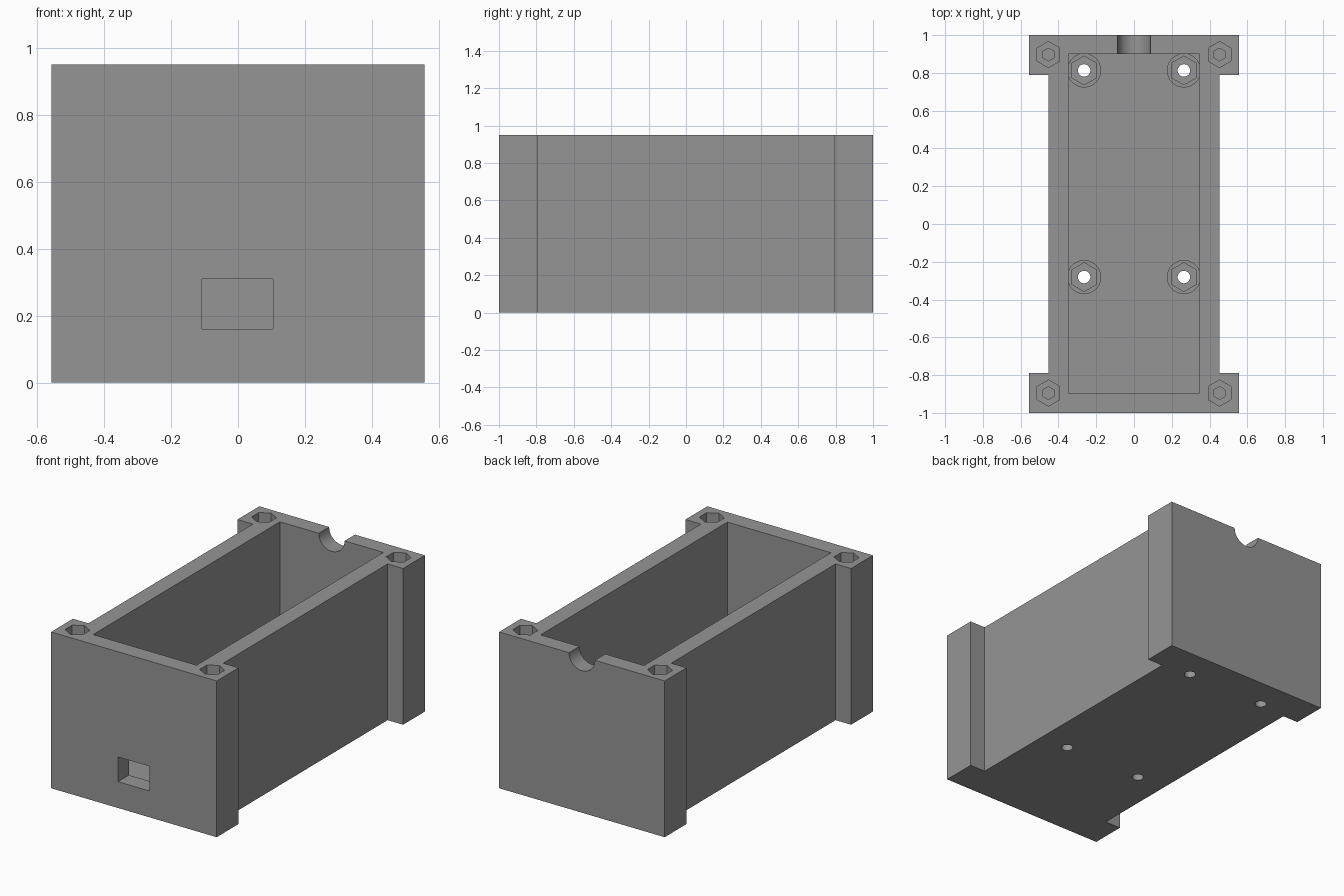
import bpy, bmesh, math

if "Cube" in bpy.data.objects:
    bpy.data.objects.remove(bpy.data.objects["Cube"])

H = 0.95        # box height
FLOOR = 0.105   # floor thickness
BOSS = 0.16     # boss top

grey = bpy.data.materials.new("mid grey")
grey.diffuse_color = (0.3, 0.3, 0.3, 1)
grey.use_nodes = True
grey.node_tree.nodes["Principled BSDF"].inputs["Base Color"].default_value = grey.diffuse_color


def prism(name, pts, z0, z1):
    """Extrude an outline from z0 to z1."""
    bm = bmesh.new()
    face = bm.faces.new([bm.verts.new((x, y, z0)) for x, y in pts])
    top = bmesh.ops.extrude_face_region(bm, geom=[face])["geom"]
    bmesh.ops.translate(bm, vec=(0, 0, z1 - z0),
                        verts=[v for v in top if isinstance(v, bmesh.types.BMVert)])
    bmesh.ops.recalc_face_normals(bm, faces=bm.faces)
    mesh = bpy.data.meshes.new(name)
    bm.to_mesh(mesh)
    bm.free()
    mesh.materials.append(grey)
    ob = bpy.data.objects.new(name, mesh)
    bpy.context.collection.objects.link(ob)
    return ob


def ngon(x, y, r, n):
    """Regular outline with one corner pointing along y."""
    return [(x + r * math.sin(2 * math.pi * i / n), y + r * math.cos(2 * math.pi * i / n))
            for i in range(n)]


def rect(x0, x1, y0, y1):
    return [(x0, y0), (x1, y0), (x1, y1), (x0, y1)]


def boolean(target, tool, op="DIFFERENCE"):
    """Apply a boolean and remove its tool."""
    mod = target.modifiers.new(op, "BOOLEAN")
    mod.operation, mod.solver, mod.object = op, "EXACT", tool
    bpy.context.view_layer.objects.active = target
    bpy.ops.object.modifier_apply(modifier=mod.name)
    bpy.data.objects.remove(tool)


# Box body with wider ends
X, W, E = 0.557, 0.453, 0.79
body = prism("box_body", [(-X, -1), (X, -1), (X, -E), (W, -E), (W, E), (X, E),
                          (X, 1), (-X, 1), (-X, E), (-W, E), (-W, -E), (-X, -E)], 0, H)

# Main cavity
boolean(body, prism("cavity", rect(-0.348, 0.348, -0.895, 0.9), FLOOR, H + 0.1))

# Mounting bosses with nut pockets and through holes
for x in (-0.264, 0.264):
    for y in (0.813, -0.281):
        boolean(body, prism("boss", ngon(x, y, 0.09, 48), FLOOR - 0.05, BOSS), "UNION")
        boolean(body, prism("nut_pocket", ngon(x, y, 0.076, 6), FLOOR, BOSS + 0.05))
        boolean(body, prism("bolt_hole", ngon(x, y, 0.033, 32), -0.1, BOSS + 0.05))

# Corner nut pockets with screw holes below
for x in (-0.453, 0.453):
    for y in (-0.895, 0.897):
        boolean(body, prism("corner_pocket", ngon(x, y, 0.069, 6), H - 0.08, H + 0.1))
        boolean(body, prism("corner_hole", ngon(x, y, 0.034, 6), H - 0.42, H - 0.06))

# Rectangular port in the front wall
boolean(body, prism("port", rect(-0.107, 0.104, -1.1, -0.8), 0.16, 0.31))

# Half-round cable notch in the back wall
notch = prism("notch", ngon(0, 0, 0.087, 48), -0.1, 0.1)
notch.rotation_euler.x = math.pi / 2
notch.location = (0, 0.96, H)
bpy.context.view_layer.update()
boolean(body, notch)

# Smooth round walls, sharp edges elsewhere
body.select_set(True)
bpy.context.view_layer.objects.active = body
bpy.ops.object.shade_smooth_by_angle(angle=math.radians(30))
